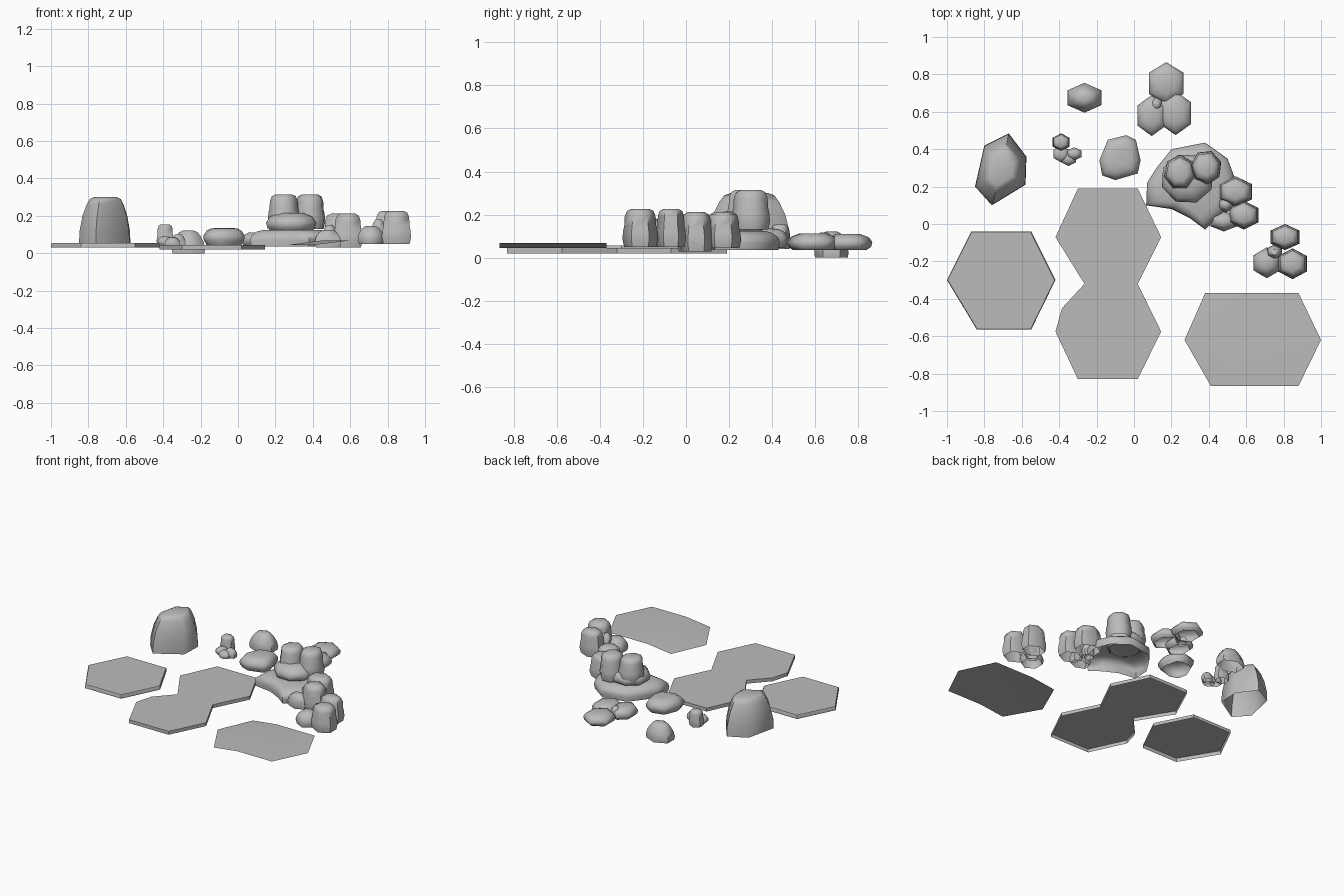
import bpy, bmesh, math

cube = bpy.data.objects.get("Cube")
if cube:
    bpy.data.objects.remove(cube)

GREY = (0.5, 0.5, 0.5, 1)
mat = bpy.data.materials.new("stone_grey")
mat.use_nodes = True
mat.diffuse_color = GREY
mat.node_tree.nodes["Principled BSDF"].inputs["Base Color"].default_value = GREY


def finish(name, bm, angle=60):
    me = bpy.data.meshes.new(name)
    bm.to_mesh(me)
    bm.free()
    ob = bpy.data.objects.new(name, me)
    bpy.context.collection.objects.link(ob)
    me.materials.append(mat)
    bpy.ops.object.select_all(action="DESELECT")
    ob.select_set(True)
    bpy.context.view_layer.objects.active = ob
    bpy.ops.object.shade_smooth_by_angle(angle=math.radians(angle))
    return ob


def loft(name, outline, levels, angle=60):
    """Stack scaled copies of an outline (counter-clockwise), open underneath."""
    n = len(outline)
    cx = sum(p[0] for p in outline) / n
    cy = sum(p[1] for p in outline) / n
    bm = bmesh.new()
    rings = [[bm.verts.new((cx + (x - cx) * s, cy + (y - cy) * s, z)) for x, y in outline]
             for z, s in levels]
    for a, b in zip(rings, rings[1:]):
        for i in range(n):
            j = (i + 1) % n
            bm.faces.new((a[i], a[j], b[j], b[i]))
    bm.faces.new(rings[-1])
    return finish(name, bm, angle)


def lump(name, x0, x1, y0, y1, z0, z1, profile, sides=6, turn=90):
    """Faceted stone filling a box, with heights given as fractions."""
    ring = [(math.cos(a), math.sin(a)) for a in
            (math.radians(turn) + math.tau * i / sides for i in range(sides))]
    mx, my = max(abs(p[0]) for p in ring), max(abs(p[1]) for p in ring)
    outline = [((x0 + x1) / 2 + px / mx * (x1 - x0) / 2,
                (y0 + y1) / 2 + py / my * (y1 - y0) / 2) for px, py in ring]
    return loft(name, outline, [(z0 + (z1 - z0) * t, s) for t, s in profile])


TALL = [(0, .9), (.2, 1), (.4, .97), (.55, .9), (.8, .87), (.94, .75), (1, .5)]
CAP = [(0, .75), (.2, .95), (.5, 1), (.8, .85), (1, .5)]
DOME = [(0, .9), (.3, 1), (.6, .9), (.85, .7), (1, .4)]

# Hexagonal tiles with a short skirt
loft("left_tile", [(-1, -.3), (-.84, -.565), (-.55, -.565), (-.42, -.3), (-.55, -.04), (-.87, -.04)],
     [(.03, 1), (.05, 1), (.056, .985)], 40)
loft("double_tile", [(-.3, .19), (-.42, -.07), (-.265, -.32), (-.385, -.45), (-.42, -.575),
                     (-.3, -.83), (.02, -.83), (.145, -.575), (.02, -.32), (.145, -.07), (.02, .19)],
     [(.02, 1), (.045, 1)], 40)

# Thin tile with a flap sloping down on its left side
bm = bmesh.new()
flat = [bm.verts.new((x, y, .068)) for x, y in
        [(.45, -.62), (.6, -.865), (.88, -.865), (1, -.62), (.88, -.37), (.57, -.37)]]
flap = [bm.verts.new((x, y, .045)) for x, y in [(.38, -.37), (.27, -.62), (.41, -.865)]]
bm.faces.new(flat)
bm.faces.new((flat[5], flap[0], flap[1], flat[0]))
bm.faces.new((flat[0], flap[1], flap[2], flat[1]))
finish("right_tile", bm)

# Standing boulder
loft("boulder", [(-.67, .485), (-.8, .42), (-.85, .2), (-.76, .1), (-.58, .21), (-.575, .36)],
     [(.05, 1), (.12, .98), (.2, .87), (.26, .72), (.29, .6), (.3, .45)])

# Single stones
lump("back_stone", -.355, -.175, .595, .755, 0, .122,
     [(0, .95), (.2, 1), (.5, .9), (.75, .72), (.92, .55), (1, .3)])
loft("round_stone", [(-.04, .475), (-.14, .45), (-.185, .34), (-.17, .26), (-.1, .235),
                     (.02, .27), (.035, .34), (.01, .45)],
     [(.045, .85), (.07, .98), (.095, 1), (.12, .85), (.132, .65), (.136, .35)])

# Mound: slab, upper slab and two crowning stones
loft("mound_base", [(.38, .435), (.2, .4), (.12, .3), (.07, .22), (.065, .1), (.2, .08),
                    (.3, .03), (.38, -.03), (.5, .08), (.545, .23), (.5, .35)],
     [(.035, .97), (.07, 1), (.095, .97), (.115, .85), (.125, .7)])
lump("mound_slab", .15, .42, .115, .37, .115, .215, CAP, 8, 20)
lump("mound_top_left", .16, .33, .18, .37, .15, .315, TALL, 7)
lump("mound_top_right", .3, .47, .21, .395, .13, .315, TALL, 7, 70)

# Stone clusters: name, box, profile
clusters = {
    "small_cluster": [
        (-.435, -.345, .39, .485, .04, .155, TALL), (-.43, -.35, .33, .42, .04, .09, CAP),
        (-.36, -.28, .34, .41, .04, .1, DOME), (-.39, -.31, .31, .39, .04, .085, DOME)],
    "flat_cluster": [
        (.08, .265, .64, .865, .035, .11, CAP), (.02, .17, .47, .69, .035, .112, CAP),
        (.14, .305, .475, .71, .035, .112, CAP), (.09, .15, .6, .68, .04, .118, DOME)],
    "middle_cluster": [
        (.455, .63, .09, .255, .045, .212, TALL), (.51, .665, -.03, .125, .03, .212, TALL),
        (.41, .55, -.04, .07, .03, .125, DOME), (.45, .53, .06, .15, .04, .15, DOME)],
    "right_cluster": [
        (.73, .885, -.14, 0, .05, .227, TALL), (.77, .925, -.295, -.13, .05, .227, TALL),
        (.64, .78, -.29, -.125, .05, .145, DOME), (.71, .79, -.19, -.11, .05, .18, DOME)],
}
for name, stones in clusters.items():
    for i, stone in enumerate(stones):
        lump(f"{name}_stone_{i + 1}", *stone)
